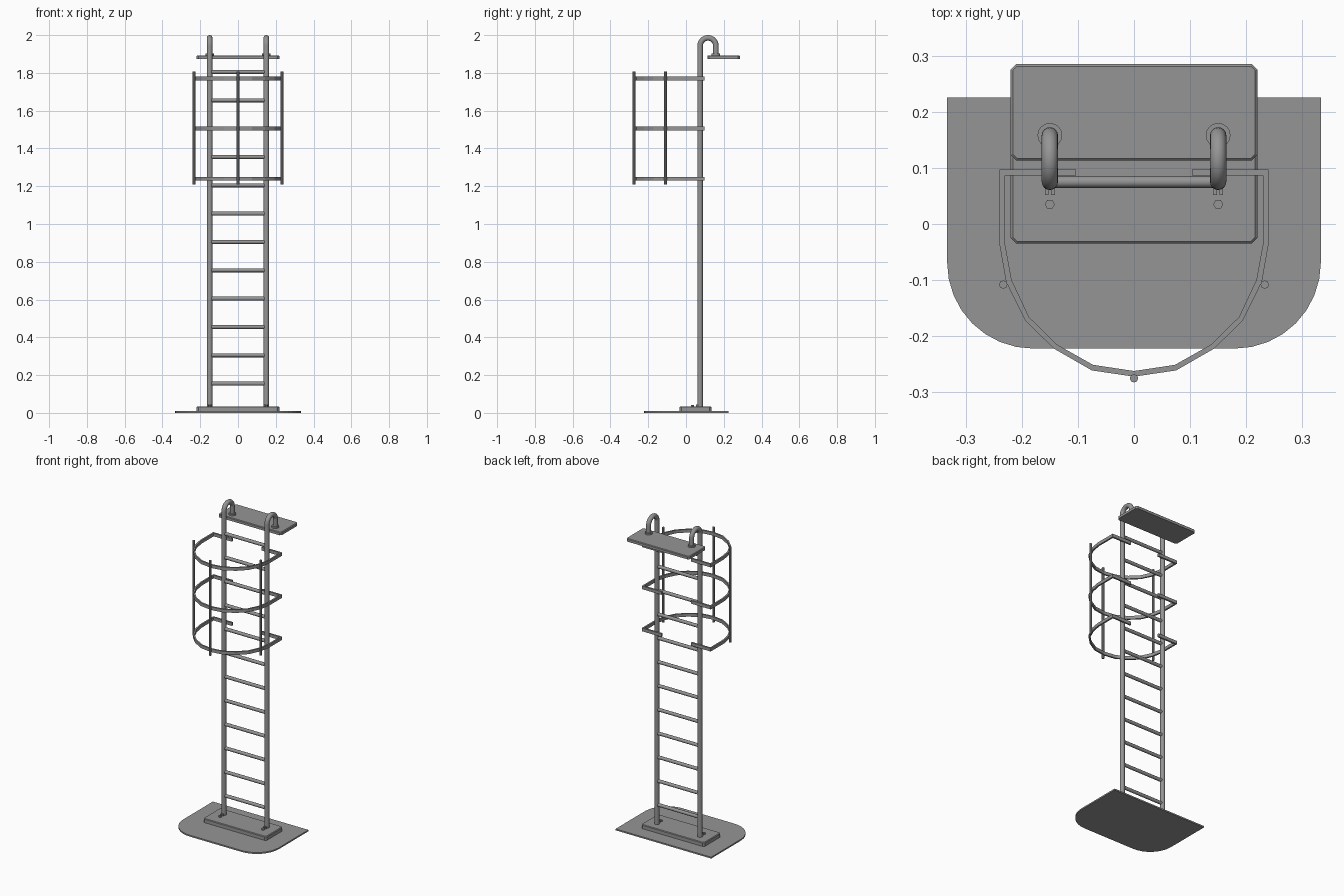
import bpy, bmesh
from math import sin, cos, pi
from mathutils import Vector

cube = bpy.data.objects.get("Cube")
if cube:
    bpy.data.objects.remove(cube)

steel = bpy.data.materials.new("grey_steel")
steel.use_nodes = True
GREY = (0.3, 0.3, 0.3, 1)
steel.diffuse_color = GREY
steel.node_tree.nodes["Principled BSDF"].inputs["Base Color"].default_value = GREY


def finish(name, bm, smooth=False):
    bmesh.ops.recalc_face_normals(bm, faces=bm.faces)
    mesh = bpy.data.meshes.new(name)
    bm.to_mesh(mesh)
    bm.free()
    mesh.materials.append(steel)
    ob = bpy.data.objects.new(name, mesh)
    bpy.context.collection.objects.link(ob)
    if smooth:
        bpy.ops.object.select_all(action='DESELECT')
        ob.select_set(True)
        bpy.context.view_layer.objects.active = ob
        bpy.ops.object.shade_smooth_by_angle(angle=pi / 4)
    return ob


def slab(name, outline, z0, z1, bevel=0):
    """Extrude a flat outline upwards."""
    bm = bmesh.new()
    face = bm.faces.new([bm.verts.new((x, y, z0)) for x, y in outline])
    top = bmesh.ops.extrude_face_region(bm, geom=[face])["geom"]
    verts = [v for v in top if isinstance(v, bmesh.types.BMVert)]
    bmesh.ops.translate(bm, verts=verts, vec=(0, 0, z1 - z0))
    if bevel:
        rim = [e for e in bm.edges if all(v.co.z > z1 - 1e-5 for v in e.verts)]
        bmesh.ops.bevel(bm, geom=rim, offset=bevel, segments=1, affect='EDGES')
    return finish(name, bm)


def tube(name, path, radius, sides=16):
    """Sweep a round section along a path lying in a plane across or along x."""
    pts = [Vector(p) for p in path]
    bm = bmesh.new()
    rings = []
    for i, p in enumerate(pts):
        t = (pts[min(i + 1, len(pts) - 1)] - pts[max(i - 1, 0)]).normalized()
        u = Vector((0, 1, 0)) if abs(t.x) > 0.9 else Vector((1, 0, 0))
        w = t.cross(u)
        rings.append([bm.verts.new(p + radius * (u * cos(a) + w * sin(a)))
                      for a in (2 * pi * k / sides for k in range(sides))])
    for a, b in zip(rings, rings[1:]):
        for k in range(sides):
            n = (k + 1) % sides
            bm.faces.new((a[k], a[n], b[n], b[k]))
    bm.faces.new(rings[0])
    bm.faces.new(rings[-1])
    return finish(name, bm, sides > 8)


def post(name, x, y, z0, z1, radius, sides=16):
    return tube(name, [(x, y, z0), (x, y, z1)], radius, sides)


def chamfered(w, y0, y1, c=0.01):
    half = [(w - c, y0), (w, y0 + c), (w, y1 - c), (w - c, y1)]
    return half + [(-x, y) for x, y in reversed(half)]


# Ground sheet with rounded front corners
R = 0.153
corner = [(0.18 + R * sin(a), -0.069 - R * cos(a)) for a in (pi / 2 * k / 8 for k in range(9))]
half = corner + [(0.333, 0.225)]
slab("ground_sheet", half + [(-x, y) for x, y in reversed(half)], 0, 0.009)

# Foot plate and top landing plate
slab("foot_plate", chamfered(0.22, -0.035, 0.135), 0.009, 0.034, 0.004)
slab("landing_plate", chamfered(0.22, 0.113, 0.285), 1.874, 1.893, 0.004)

# Rails with hooked tops, collars and foot fixings
RAIL_Y, HOOK_Y, HOOK_R, TOP = 0.075, 0.158, 0.0415, 1.944
for side, x in (("left", 0.15), ("right", -0.15)):
    mid = (RAIL_Y + HOOK_Y) / 2
    arc = [(x, mid - HOOK_R * cos(a), TOP + HOOK_R * sin(a))
           for a in (pi * k / 16 for k in range(17))]
    tube(side + "_rail", [(x, RAIL_Y, 0.02)] + arc + [(x, HOOK_Y, 1.885)], 0.0145)
    post(side + "_hook_collar", x, HOOK_Y, 1.885, 1.902, 0.022)
    post(side + "_foot_bolt", x, 0.035, 0, 0.043, 0.009, 6)
    for tab in (-0.0055, 0.0055):
        cx = x + tab
        slab(side + "_foot_tab", [(cx - 0.0035, 0.052), (cx + 0.0035, 0.052),
                                  (cx + 0.0035, 0.068), (cx - 0.0035, 0.068)], 0.03, 0.045)

# Rungs
for i in range(12):
    z = 0.155 + 0.15 * i
    tube("rung", [(-0.15, RAIL_Y, z), (0.15, RAIL_Y, z)], 0.0105, 12)

# Safety cage hoops: flat bands open at the back between the rails
outer = [(0.103, 0.097), (0.24, 0.097), (0.24, -0.035), (0.228, -0.103),
         (0.194, -0.172), (0.143, -0.222), (0.075, -0.261)]
inner = [(0.103, 0.086), (0.23, 0.086), (0.23, -0.035), (0.218, -0.1),
         (0.187, -0.166), (0.137, -0.215), (0.073, -0.251)]


def mirrored(pts, front):
    return pts + [(0, front)] + [(-x, y) for x, y in reversed(pts)]


for z in (1.24, 1.505, 1.77):
    a, b = mirrored(outer, -0.272), mirrored(inner, -0.262)
    slab("cage_hoop", a + b[::-1], z - 0.01, z + 0.01)

# Upright cage bars outside the hoops
for x, y in ((-0.233, -0.108), (0.233, -0.108), (0, -0.275)):
    post("cage_bar", x, y, 1.21, 1.808, 0.0075, 8)
